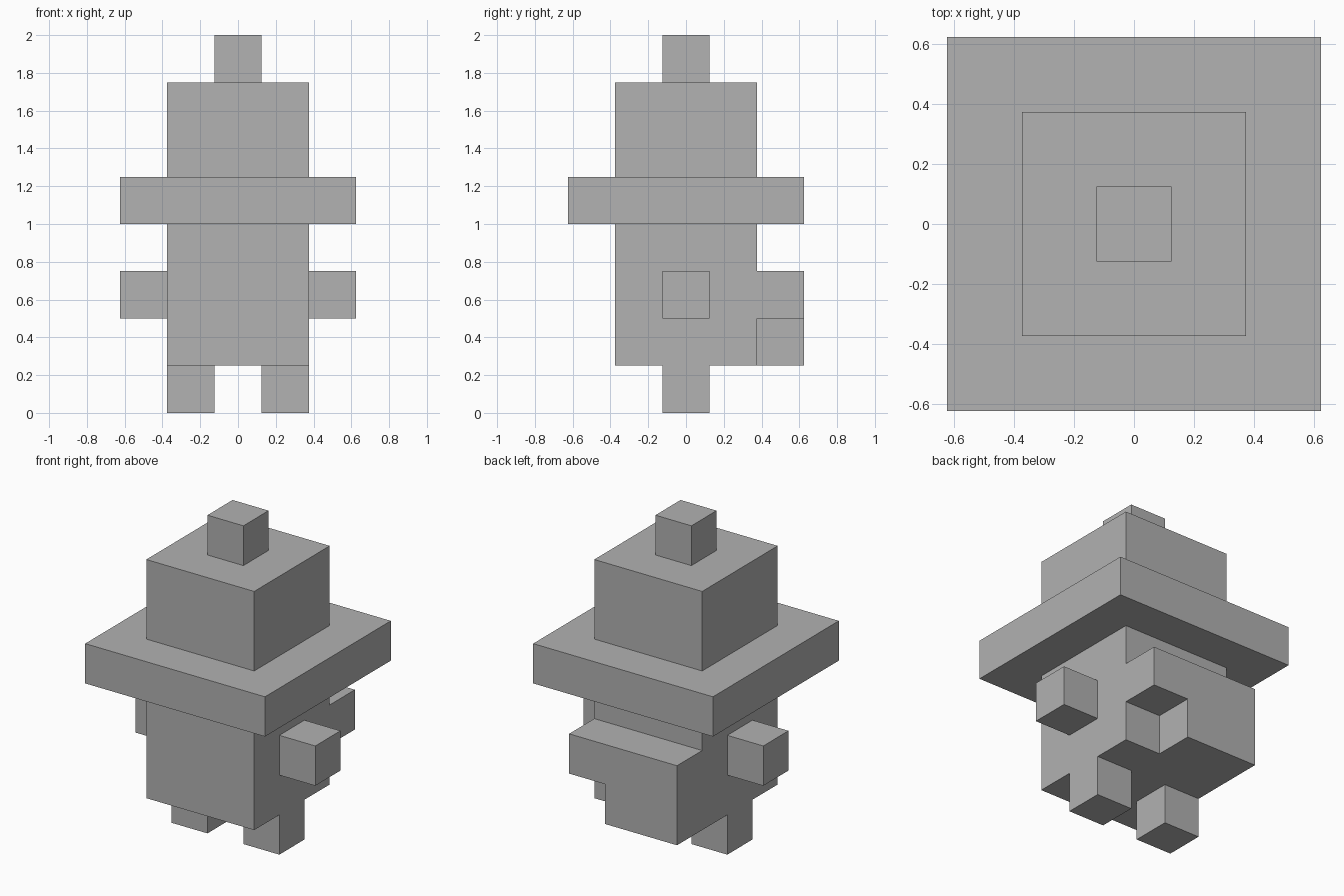
import bpy
import bmesh
from mathutils import Matrix, Vector

old = bpy.data.objects.get("Cube")
if old:
    bpy.data.objects.remove(old, do_unlink=True)

U = 0.25  # block unit

grey = bpy.data.materials.new("plain_grey")
grey.use_nodes = True
colour = (0.445, 0.445, 0.445, 1)
grey.diffuse_color = colour
grey.node_tree.nodes["Principled BSDF"].inputs["Base Color"].default_value = colour


def finish(name, bm):
    bmesh.ops.recalc_face_normals(bm, faces=bm.faces)
    mesh = bpy.data.meshes.new(name)
    bm.to_mesh(mesh)
    bm.free()
    mesh.materials.append(grey)
    obj = bpy.data.objects.new(name, mesh)
    bpy.context.collection.objects.link(obj)
    return obj


def block(name, centre, size):
    """Box given by its centre and size in block units."""
    bm = bmesh.new()
    place = Matrix.Translation(Vector(centre) * U) @ Matrix.Diagonal((*(Vector(size) * U), 1))
    bmesh.ops.create_cube(bm, size=1, matrix=place)
    return finish(name, bm)


def extruded(name, profile, y0, y1):
    """Profile in x and z, in block units, extruded from y0 to y1."""
    bm = bmesh.new()
    face = bm.faces.new([bm.verts.new((x * U, y0 * U, z * U)) for x, z in profile])
    made = bmesh.ops.extrude_face_region(bm, geom=[face], use_keep_orig=True)
    moved = [g for g in made["geom"] if isinstance(g, bmesh.types.BMVert)]
    bmesh.ops.translate(bm, verts=moved, vec=(0, (y1 - y0) * U, 0))
    return finish(name, bm)


# Body and hat
block("body", (0, 0, 2.5), (3, 3, 3))
block("hat_brim", (0, 0, 4.5), (5, 5, 1))
block("hat_crown", (0, 0, 6), (3, 3, 2))
block("hat_knob", (0, 0, 7.5), (1, 1, 1))

# Arms and legs
for side, s in (("left", 1), ("right", -1)):
    block(side + "_arm", (2 * s, 0, 2.5), (1, 1, 1))
    block(side + "_leg", (s, 0, 0.5), (1, 1, 1))

# Back pack, stepped on the lower left
extruded("back_pack",
         [(-1.5, 1), (0.5, 1), (0.5, 2), (1.5, 2), (1.5, 3), (-1.5, 3)], 1.5, 2.5)
